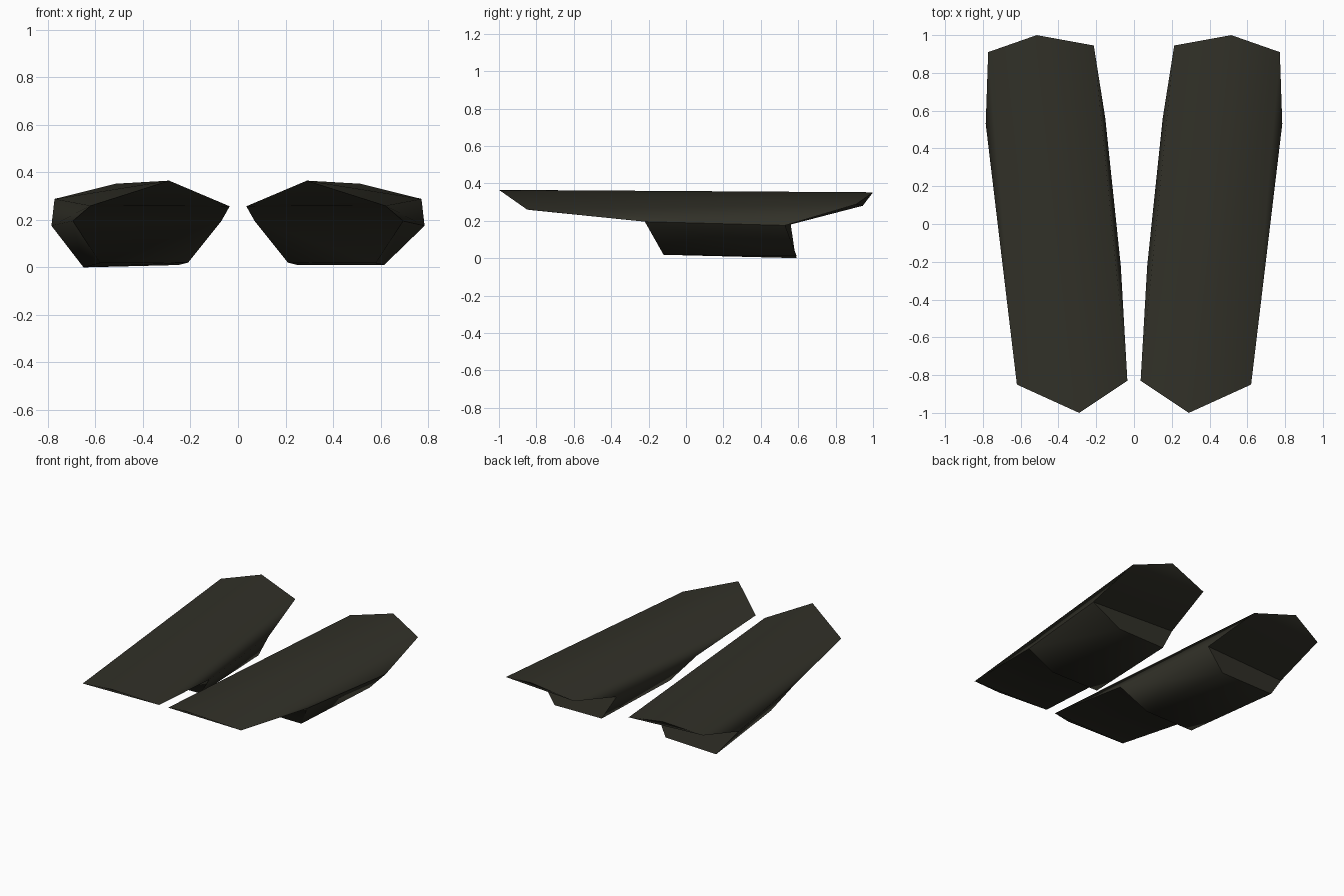
import bpy, bmesh, math

if "Cube" in bpy.data.objects:
    bpy.data.objects.remove(bpy.data.objects["Cube"])

mat = bpy.data.materials.new("dark olive")
mat.diffuse_color = (0.031, 0.030, 0.021, 1)
mat.use_nodes = True
mat.node_tree.nodes["Principled BSDF"].inputs["Base Color"].default_value = mat.diffuse_color

# Top ridge, front to back
RIDGE = [(0.29, -1.0, 0.365), (0.515, 1.0, 0.352)]


def build_pod(name, side, heel_x, heel_z):
    # Underside cross-edges from nose to tail: inner point, outer point
    rails = [
        ((0.035, -0.83, 0.257), (0.62, -0.85, 0.26)),    # nose
        ((0.07, -0.22, 0.195), (0.695, -0.22, 0.195)),   # front chine
        ((0.21, -0.12, 0.02), (0.58, -0.12, 0.018)),     # keel front
        ((0.25, 0.585, 0.01), (heel_x, 0.592, heel_z)),  # keel heel
        ((0.152, 0.56, 0.18), (0.785, 0.53, 0.175)),     # rear chine
        ((0.213, 0.945, 0.28), (0.772, 0.91, 0.288)),    # tail
    ]
    bm = bmesh.new()

    def vert(p):
        return bm.verts.new((side * p[0], p[1], p[2]))

    tip, tail = [vert(p) for p in RIDGE]
    pairs = [(vert(a), vert(b)) for a, b in rails]
    # Underside bands
    for (a, b), (c, d) in zip(pairs, pairs[1:]):
        bm.faces.new((a, b, d, c))
    # Roof slope, upper flank and keel flank on each side
    for k in (0, 1):
        n, c1, k1, k2, c2, t = [p[k] for p in pairs]
        bm.faces.new((tip, n, t, tail))
        bm.faces.new((n, c1, c2, t))
        bm.faces.new((c1, k1, k2, c2))
    # Nose and tail end faces
    bm.faces.new((tip, *pairs[0]))
    bm.faces.new((tail, *pairs[-1]))
    bmesh.ops.recalc_face_normals(bm, faces=bm.faces)

    me = bpy.data.meshes.new(name)
    bm.to_mesh(me)
    bm.free()
    me.materials.append(mat)
    ob = bpy.data.objects.new(name, me)
    bpy.context.collection.objects.link(ob)
    bpy.ops.object.select_all(action='DESELECT')
    ob.select_set(True)
    bpy.context.view_layer.objects.active = ob
    bpy.ops.object.shade_smooth_by_angle(angle=math.radians(60))


# The two pods, with slightly different heels
build_pod("right_pod", 1, 0.615, 0.01)
build_pod("left_pod", -1, 0.65, 0.0)
